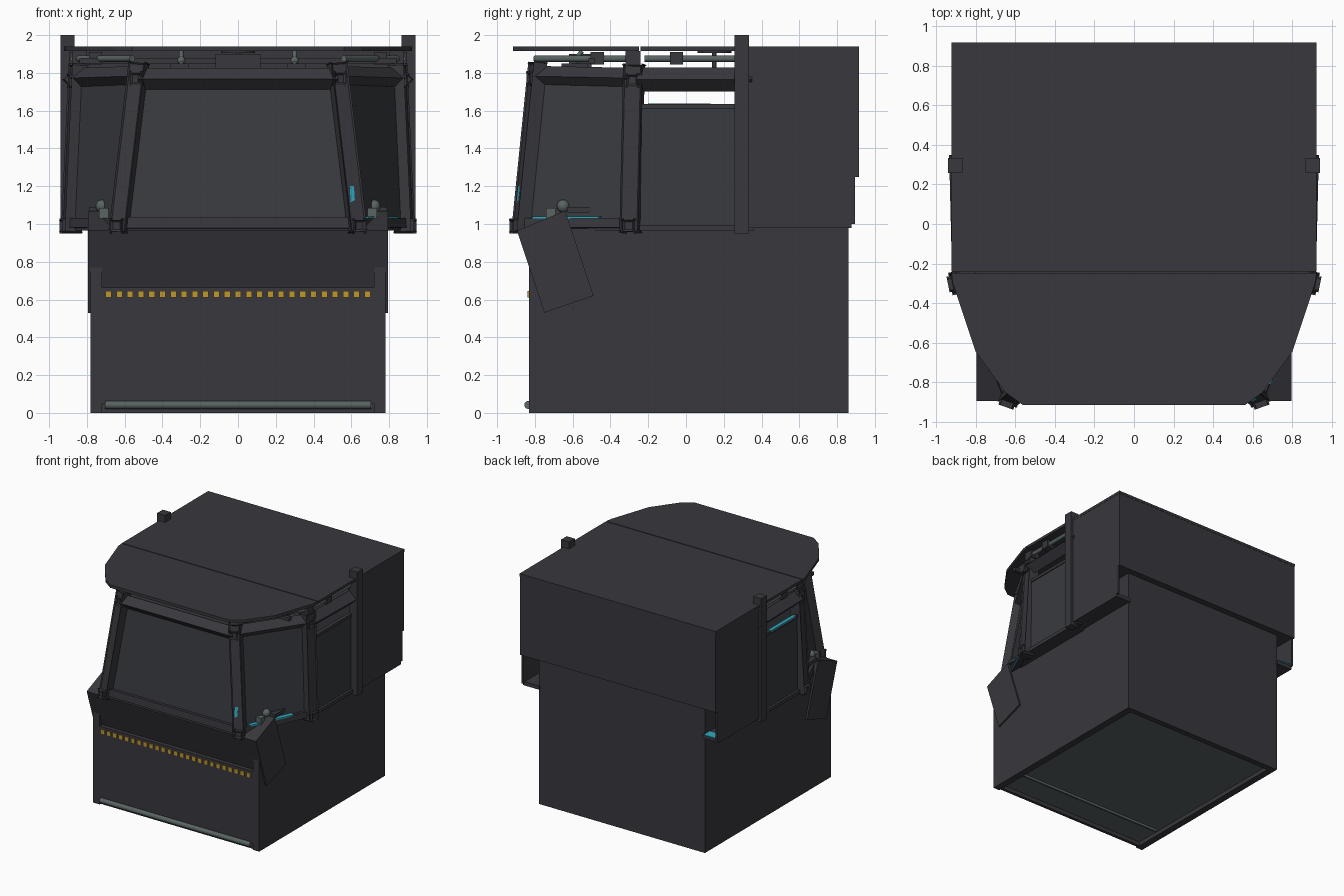
import bpy, bmesh, math
from mathutils import Vector, Matrix

if "Cube" in bpy.data.objects:
    bpy.data.objects.remove(bpy.data.objects["Cube"])


def material(name, rgb):
    m = bpy.data.materials.new(name)
    m.diffuse_color = (*rgb, 1)
    m.use_nodes = True
    m.node_tree.nodes["Principled BSDF"].inputs["Base Color"].default_value = m.diffuse_color
    return m


DARK = material("charcoal", (0.040, 0.039, 0.047))
PANE = material("smoked pane", (0.041, 0.043, 0.050))
METAL = material("grey metal", (0.10, 0.125, 0.125))
GOLD = material("amber", (0.52, 0.31, 0.025))
CYAN = material("cyan", (0.03, 0.40, 0.52))


def finish(name, bm, mat):
    bmesh.ops.recalc_face_normals(bm, faces=bm.faces)
    me = bpy.data.meshes.new(name)
    bm.to_mesh(me)
    bm.free()
    me.materials.append(mat)
    ob = bpy.data.objects.new(name, me)
    bpy.context.collection.objects.link(ob)
    return ob


def box(name, x, y, z, mat=DARK):
    """Axis aligned box from three (min, max) ranges."""
    bm = bmesh.new()
    bmesh.ops.create_cube(bm, size=1)
    for v in bm.verts:
        v.co = [(r[0] + r[1]) / 2 + c * (r[1] - r[0]) for c, r in zip(v.co, (x, y, z))]
    return finish(name, bm, mat)


def slab(name, pts, offset, mat=DARK):
    """Polygon extruded along an offset vector."""
    bm = bmesh.new()
    face = bm.faces.new([bm.verts.new(p) for p in pts])
    ext = bmesh.ops.extrude_face_region(bm, geom=[face])
    bmesh.ops.translate(bm, vec=Vector(offset),
                        verts=[g for g in ext["geom"] if isinstance(g, bmesh.types.BMVert)])
    return finish(name, bm, mat)


def beam(name, a, b, w, d, facing, mat=DARK, bevel=0.0):
    """Bar from a to b, depth d along 'facing', width w across it."""
    a, b = Vector(a), Vector(b)
    t = (b - a).normalized()
    n = Vector(facing)
    n = (n - t * n.dot(t)).normalized()
    s = t.cross(n)
    bm = bmesh.new()
    bmesh.ops.create_cube(bm, size=1)
    for v in bm.verts:
        c = v.co.copy()
        v.co = (a + b) / 2 + s * c.x * w + n * c.y * d + t * c.z * (b - a).length
    if bevel:
        bmesh.ops.bevel(bm, geom=bm.edges[:], offset=bevel, segments=1, affect='EDGES')
    return finish(name, bm, mat)


def pipe(name, a, b, r, mat=METAL):
    a, b = Vector(a), Vector(b)
    bm = bmesh.new()
    bmesh.ops.create_cone(bm, cap_ends=True, segments=16, radius1=r, radius2=r, depth=(b - a).length)
    rot = (b - a).to_track_quat('Z', 'Y').to_matrix().to_4x4()
    bmesh.ops.transform(bm, matrix=Matrix.Translation((a + b) / 2) @ rot, verts=bm.verts)
    for f in bm.faces:
        f.smooth = len(f.verts) == 4
    return finish(name, bm, mat)


def ball(name, c, r, mat=METAL):
    bm = bmesh.new()
    bmesh.ops.create_uvsphere(bm, u_segments=16, v_segments=8, radius=r,
                              matrix=Matrix.Translation(c))
    for f in bm.faces:
        f.smooth = True
    return finish(name, bm, mat)


# Base: core, front panel with raised corners, underside rim and floor
box("base_core", (-0.78, 0.78), (-0.76, 0.86), (0.05, 0.975))
box("base_back_riser", (-0.78, 0.78), (0.34, 0.86), (0.97, 1.26))
box("base_front_panel", (-0.78, 0.78), (-0.83, -0.755), (0.05, 0.665))
box("base_rim_back", (-0.78, 0.78), (0.81, 0.86), (0, 0.06))
box("base_rim_front", (-0.72, 0.72), (-0.815, -0.79), (0, 0.06))
box("base_floor", (-0.74, 0.74), (-0.80, 0.82), (0.035, 0.052), METAL)
box("base_floor_rail", (-0.70, 0.70), (-0.56, -0.545), (0.015, 0.036), METAL)
for s in (-1, 1):
    box("base_rim_side", sorted((s * 0.72, s * 0.78)), (-0.83, 0.86), (0, 0.06))
    box("base_front_corner", sorted((s * 0.72, s * 0.78)), (-0.83, -0.755), (0.66, 0.80))
pipe("front_roller", (-0.705, -0.835, 0.042), (0.705, -0.835, 0.042), 0.021)
for i in range(25):
    x = -0.685 + i * 0.0571
    box("amber_light", (x - 0.016, x + 0.016), (-0.838, -0.829), (0.61, 0.645), GOLD)

# Tilted console under the front window
slab("tilted_console", [(-0.795, -0.895, 0.965), (-0.795, -0.64, 1.07),
                        (-0.795, -0.49, 0.62), (-0.795, -0.75, 0.53)], (1.59, 0, 0))

# Cab floor and ceiling
half = [(0.60, -0.86), (0.88, -0.30), (0.88, 0.30)]
ring = half + [(-x, y) for x, y in reversed(half)]
slab("cab_floor", [(x, y, 0.965) for x, y in ring], (0, 0, 0.02))
half = [(0.51, -0.77), (0.83, -0.28), (0.87, 0.30)]
ring = half + [(-x, y) for x, y in reversed(half)]
slab("cab_ceiling", [(x, y, 1.79) for x, y in ring], (0, 0, 0.02))

# Front window
slab("front_pane", [(-0.61, -0.865, 0.99), (0.61, -0.865, 0.99), (0.52, -0.775, 1.81),
                    (-0.52, -0.775, 1.81)], (0, 0.012, 0.001), PANE)
beam("front_bottom_rail", (-0.61, -0.87, 1.005), (0.61, -0.87, 1.005), 0.06, 0.05, (0, -1, 0.1))
beam("front_top_rail", (-0.53, -0.79, 1.768), (0.53, -0.79, 1.768), 0.08, 0.08, (0, -1, 1))
beam("front_cross_pipe", (-0.84, -0.50, 1.865), (0.84, -0.50, 1.865), 0.03, 0.03, (0, -1, 0))
box("ceiling_unit", (-0.12, 0.12), (-0.62, -0.50), (1.80, 1.90))

for s in (-1, 1):
    fb, ft = Vector((s * 0.63, -0.875, 0.96)), Vector((s * 0.525, -0.785, 1.85))
    mb, mt = Vector((s * 0.885, -0.295, 0.96)), Vector((s * 0.845, -0.275, 1.84))
    out = Vector((s * 0.88, -0.45, 0.08))
    # Posts and corner caps
    beam("front_post", fb, ft, 0.09, 0.06, (s * 0.35, -1, 0), bevel=0.008)
    beam("middle_post", mb, mt, 0.10, 0.07, (s, -0.2, 0), bevel=0.008)
    for p in (fb + Vector((0, 0, 0.03)), ft - Vector((0, 0, 0.08))):
        beam("front_post_cap", p - Vector((0, 0, 0.03)), p + Vector((0, 0, 0.03)), 0.06, 0.085,
             (s * 0.35, -1, 0), bevel=0.01)
    for p in (mb + Vector((0, 0, 0.03)), mt - Vector((0, 0, 0.08))):
        beam("middle_post_cap", p - Vector((0, 0, 0.03)), p + Vector((0, 0, 0.03)), 0.06, 0.09,
             (s, -0.2, 0), bevel=0.01)
    # Angled side window
    slab("angled_pane", [fb.lerp(ft, 0.03), mb.lerp(mt, 0.03), mb.lerp(mt, 0.96), ft.lerp(fb, 0.04)],
         out * -0.012, PANE)
    up = Vector((0, 0, 0.045))
    beam("angled_bottom_rail", fb + up, mb + up, 0.05, 0.05, out)
    lo = Vector((0, 0, -0.07))
    beam("angled_top_rail", ft + lo, mt + lo, 0.08, 0.08, out + Vector((0, 0, 1)))
    # Straight side window, open at the top
    box("side_pane", sorted((s * 0.865, s * 0.88)), (-0.26, 0.28), (0.98, 1.61), PANE)
    box("side_pane_top", sorted((s * 0.858, s * 0.888)), (-0.25, 0.28), (1.61, 1.635))
    box("side_bottom_rail", sorted((s * 0.85, s * 0.90)), (-0.30, 0.36), (0.965, 0.995))
    beam("side_top_rail", (s * 0.855, -0.26, 1.765), (s * 0.87, 0.35, 1.765), 0.09, 0.09, (s, 0, 1))
    box("tall_post", sorted((s * 0.865, s * 0.94)), (0.257, 0.333), (0.95, 2.0))
    # Rear lower side walls and open ledge
    box("rear_side_wall", sorted((s * 0.905, s * 0.92)), (0.30, 0.895), (1.0, 1.26))
    box("rear_side_ledge", sorted((s * 0.77, s * 0.92)), (0.30, 0.875), (0.978, 1.01))
    # Roof pipes and clamps
    pipe("front_roof_pipe", (s * 0.56, -0.80, 1.875), (s * 0.86, -0.28, 1.875), 0.017)
    pipe("side_roof_pipe", (s * 0.87, -0.22, 1.875), (s * 0.87, 0.27, 1.875), 0.017)
    box("side_pipe_clamp", sorted((s * 0.835, s * 0.895)), (-0.085, -0.015), (1.845, 1.91))
    box("front_pipe_clamp", sorted((s * 0.72, s * 0.79)), (-0.505, -0.435), (1.845, 1.91))
    box("roof_mount", sorted((s * 0.80, s * 0.88)), (-0.32, -0.24), (1.82, 1.915))
    pipe("roof_strut", (s * 0.30, -0.62, 1.83), (s * 0.30, -0.55, 1.915), 0.012)
    box("strut_foot", sorted((s * 0.26, s * 0.36)), (-0.66, -0.52), (1.81, 1.85))
    ball("strut_joint", (s * 0.30, -0.59, 1.865), 0.022)
    # Small fittings on the console ends
    ball("console_knob", (s * 0.72, -0.65, 1.095), 0.034)
    box("console_block", sorted((s * 0.685, s * 0.735)), (-0.74, -0.69), (1.03, 1.085), METAL)
    box("console_bar", sorted((s * 0.73, s * 0.79)), (-0.63, -0.48), (1.06, 1.09))

# Rear housing
box("rear_housing", (-0.92, 0.92), (0.30, 0.915), (1.25, 1.925))

# Roof: rear rectangle and chamfered front visor
box("rear_roof", (-0.922, 0.922), (-0.24, 0.917), (1.917, 1.94))
half = [(0.56, -0.915), (0.65, -0.85), (0.80, -0.645), (0.915, -0.30), (0.922, -0.248)]
ring = half + [(-x, y) for x, y in reversed(half)]
slab("front_roof", [(x, y, 1.915) for x, y in ring], (0, 0, 0.025))
pipe("roof_stem", (0, 0.15, 1.80), (0, 0.15, 1.91), 0.012, DARK)
pipe("roof_disc", (0, 0.15, 1.905), (0, 0.15, 1.918), 0.09, DARK)

# Cyan accents
beam("cyan_post_strip", (0.612, -0.897, 1.0), (0.60, -0.876, 1.20), 0.024, 0.016, (0.35, -1, 0), CYAN)
beam("cyan_rail_strip", (0.66, -0.80, 1.035), (0.82, -0.45, 1.035), 0.012, 0.06, (0.88, -0.45, 0), CYAN)
box("cyan_side_strip", (-0.890, -0.860), (-0.20, 0.13), (1.627, 1.638), CYAN)
box("cyan_ledge_strip", (-0.90, -0.785), (0.80, 0.885), (1.008, 1.016), CYAN)
